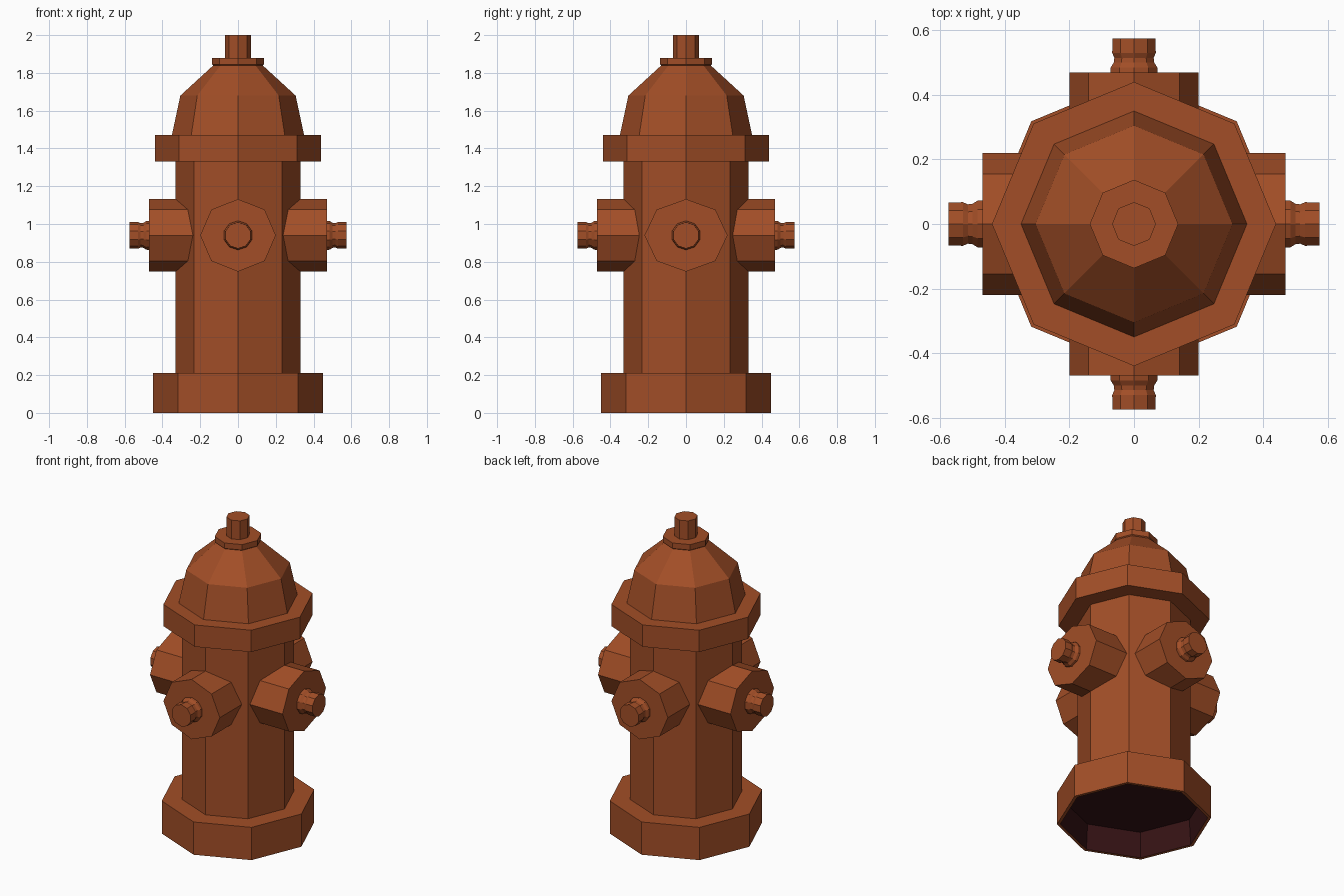
import bpy, bmesh, math
from mathutils import Matrix

if "Cube" in bpy.data.objects:
    bpy.data.objects.remove(bpy.data.objects["Cube"])


def material(name, rgb):
    m = bpy.data.materials.new(name)
    m.diffuse_color = (*rgb, 1)
    m.use_nodes = True
    m.node_tree.nodes["Principled BSDF"].inputs["Base Color"].default_value = m.diffuse_color
    return m


rust = material("rust orange", (0.36, 0.076, 0.02))
dark = material("dark maroon", (0.035, 0.006, 0.007))


def lathe(name, profile, mat=rust, matrix=Matrix(), sides=8, cap_start=True, cap_end=True):
    """Revolve (radius, height) points about local z, flat shaded."""
    bm = bmesh.new()
    rings = []
    for r, z in profile:
        rings.append([bm.verts.new((r * math.cos(2 * math.pi * i / sides),
                                    r * math.sin(2 * math.pi * i / sides), z))
                      for i in range(sides)])
    for a, b in zip(rings, rings[1:]):
        for i in range(sides):
            j = (i + 1) % sides
            bm.faces.new((a[i], a[j], b[j], b[i]))
    if cap_start:
        bm.faces.new(rings[0][::-1])
    if cap_end:
        bm.faces.new(rings[-1])
    bm.transform(matrix)
    mesh = bpy.data.meshes.new(name)
    bm.to_mesh(mesh)
    bm.free()
    mesh.materials.append(mat)
    ob = bpy.data.objects.new(name, mesh)
    bpy.context.collection.objects.link(ob)
    return ob


# Base ring, open underneath, with a dark hollow inside
lathe("base", [(0.43, 0), (0.45, 0), (0.45, 0.21), (0.32, 0.21)],
      cap_start=False, cap_end=False)
lathe("base_hollow", [(0.42, 0.165), (0.43, 0)][::-1], dark,
      cap_start=False, cap_end=False).data.flip_normals()
lathe("base_hollow_ceiling", [(0.42, 0.165), (0.42, 0.17)], dark)

# Barrel, flange and bonnet
lathe("barrel", [(0.33, 0.2), (0.33, 1.34)])
lathe("flange", [(0.44, 1.33), (0.44, 1.47)])
lathe("bonnet", [(0.35, 1.47), (0.305, 1.68), (0.125, 1.845)])
lathe("bonnet_cap", [(0.125, 1.835), (0.137, 1.845), (0.137, 1.88)])
lathe("top_bolt", [(0.068, 1.87), (0.068, 2.0)])

# Four outlets, each with a necked bolt
bolt = [(0.078, 0.46), (0.076, 0.485), (0.066, 0.5), (0.064, 0.515),
        (0.071, 0.53), (0.07, 0.575)]
for i, side in enumerate(("right", "back", "left", "front")):
    turn = (Matrix.Translation((0, 0, 0.94)) @ Matrix.Rotation(i * math.pi / 2, 4, 'Z')
            @ Matrix.Rotation(math.pi / 2, 4, 'Y'))
    half_width = 0.22 if i % 2 == 0 else 0.2
    widen = Matrix.Diagonal((0.192, half_width, 1, 1))
    lathe(side + "_outlet", [(1, 0.2), (1, 0.47)], matrix=turn @ widen)
    lathe(side + "_outlet_bolt", bolt, matrix=turn, sides=10)
